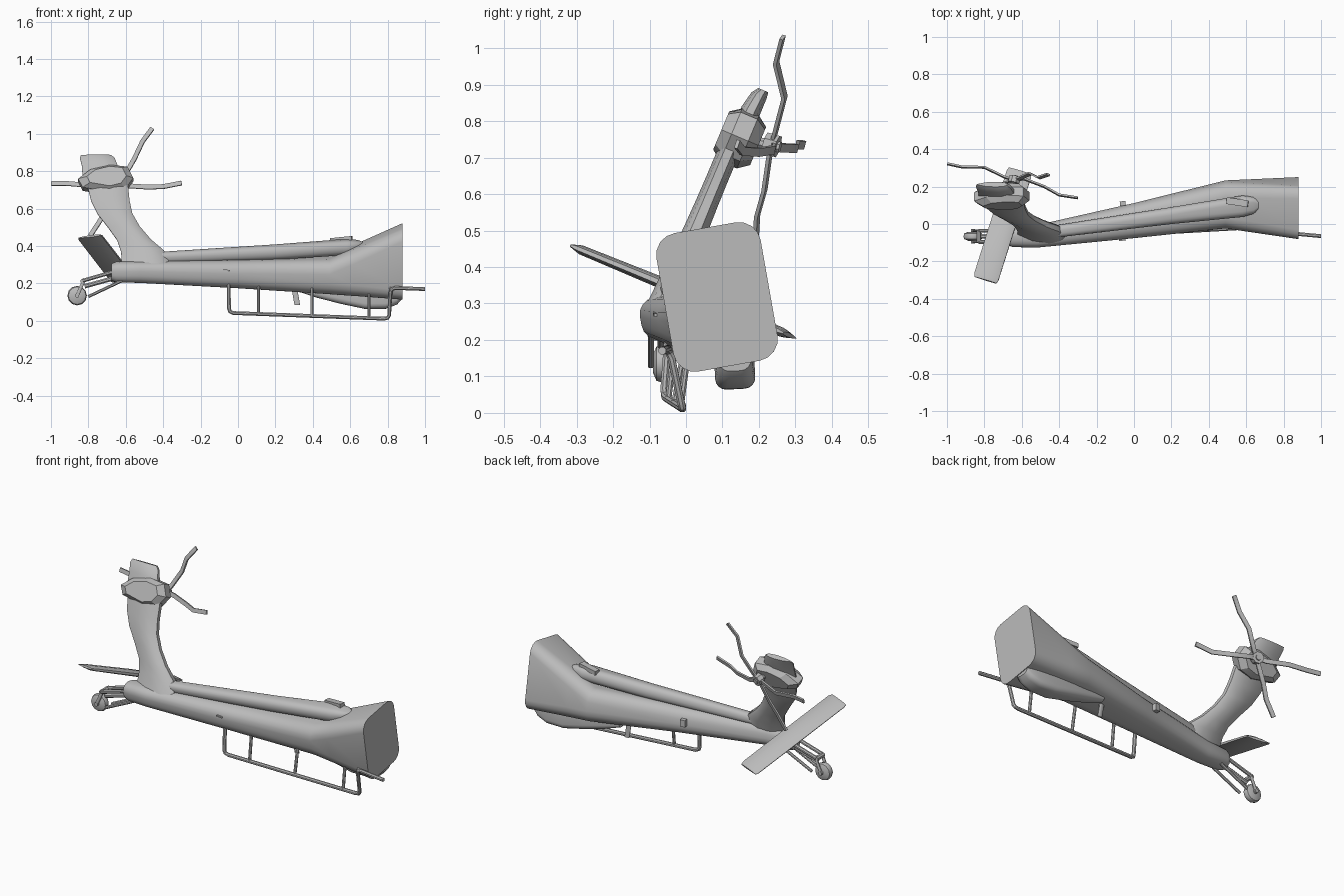
import bpy, bmesh, math
from mathutils import Vector as V

if "Cube" in bpy.data.objects:
    bpy.data.objects.remove(bpy.data.objects["Cube"])

grey = bpy.data.materials.new("plain_grey")
grey.diffuse_color = (0.5, 0.5, 0.5, 1)
grey.use_nodes = True
grey.node_tree.nodes["Principled BSDF"].inputs["Base Color"].default_value = grey.diffuse_color


def loft(name, rings, angle=35):
    """Skin a list of equal-length rings and cap both ends."""
    bm = bmesh.new()
    vs = [[bm.verts.new(p) for p in r] for r in rings]
    n = len(vs[0])
    for a, b in zip(vs, vs[1:]):
        for i in range(n):
            j = (i + 1) % n
            bm.faces.new((a[i], a[j], b[j], b[i]))
    bm.faces.new(vs[0])
    bm.faces.new(vs[-1])
    bmesh.ops.recalc_face_normals(bm, faces=bm.faces)
    me = bpy.data.meshes.new(name)
    bm.to_mesh(me)
    bm.free()
    me.materials.append(grey)
    ob = bpy.data.objects.new(name, me)
    bpy.context.collection.objects.link(ob)
    bpy.ops.object.select_all(action='DESELECT')
    ob.select_set(True)
    bpy.context.view_layer.objects.active = ob
    bpy.ops.object.shade_smooth_by_angle(angle=math.radians(angle))
    return ob


def round_rect(x, cy, cz, w, h, r, tilt=10, seg=4):
    """Rounded rectangle across the boom, rolled by tilt degrees."""
    t = math.radians(tilt)
    pts = []
    for k, (sy, sz) in enumerate(((1, 1), (-1, 1), (-1, -1), (1, -1))):
        for i in range(seg + 1):
            a = math.pi / 2 * (k + i / seg)
            u = sy * (w / 2 - r) + r * math.cos(a)
            v = sz * (h / 2 - r) + r * math.sin(a)
            pts.append(V((x, cy + u * math.cos(t) - v * math.sin(t),
                          cz + u * math.sin(t) + v * math.cos(t))))
    return pts


def sweep(name, path, a, b, normal=(0, 1, 0), n=8):
    """Sweep an ellipse (n > 4) or a flat diamond-free bar (n = 4) along a path."""
    path = [V(p) for p in path]
    rings = []
    for i, p in enumerate(path):
        d0 = (path[i] - path[i - 1]).normalized() if i else V()
        d1 = (path[i + 1] - path[i]).normalized() if i < len(path) - 1 else V()
        t = (d0 + d1).normalized()
        side = V(normal).cross(t).normalized()
        up = t.cross(side)
        k = math.sqrt(2) if n == 4 else 1
        rings.append([p + side * (a * k * math.cos(2 * math.pi * (j + .5) / n))
                      + up * (b * k * math.sin(2 * math.pi * (j + .5) / n)) for j in range(n)])
    return loft(name, rings)


FOIL = [(0, .12), (.3, .8), (.65, 1), (.9, .75), (1, .4)]


def foil(start, end, thick, normal):
    """Aerofoil ring from trailing edge to leading edge."""
    s, e, m = V(start), V(end), V(normal).normalized()
    top = [s.lerp(e, u) + m * (thick / 2 * t) for u, t in FOIL]
    low = [s.lerp(e, u) - m * (thick / 2 * t) for u, t in reversed(FOIL)]
    return top + low


# Boom with its flared root
loft("boom", [round_rect(*s) for s in (
    (-.675, -.068, .261, .085, .09, .035), (-.65, -.068, .262, .108, .108, .042),
    (-.52, -.066, .262, .118, .115, .045), (.0, .018, .254, .185, .15, .06),
    (.49, .105, .246, .252, .19, .07), (.62, .098, .27, .266, .255, .07),
    (.88, .085, .318, .29, .385, .06))])

# Drive shaft cover along the top
loft("shaft_cover", [round_rect(*s) for s in (
    (-.55, -.062, .315, .05, .03, .012), (-.42, -.04, .338, .065, .06, .025),
    (.2, .045, .368, .09, .08, .035), (.58, .095, .395, .115, .08, .035),
    (.64, .1, .40, .09, .06, .025), (.67, .103, .405, .04, .03, .012))])

# Leaning fin, tip cap and tail gearbox
LEAN = V((0, .92, -.39))


def lean_y(z):
    return .03 + .42 * (z - .51)


loft("fin", [foil((a, lean_y(z), z), (b, lean_y(z), z), t, LEAN) for z, a, b, t in (
    (.29, -.62, -.36, .09), (.37, -.625, -.395, .08), (.43, -.645, -.465, .072),
    (.50, -.695, -.525, .066), (.57, -.75, -.565, .062), (.64, -.785, -.58, .06),
    (.74, -.81, -.59, .06))])
loft("fin_cap", [foil((a, y, z), (b, y, z), t, LEAN) for z, y, a, b, t in (
    (.76, .15, -.83, -.61, .06), (.83, .178, -.835, -.645, .055),
    (.87, .20, -.845, -.66, .045), (.885, .212, -.84, -.68, .03))])

HULL = [(-.855, .75), (-.79, .80), (-.685, .825), (-.59, .815),
        (-.56, .755), (-.60, .70), (-.685, .68), (-.83, .705)]
loft("gearbox", [[V((-.69 + (x + .69) * k, lean_y(.755 + (z - .755) * k) + .015,
                     .755 + (z - .755) * k)) + LEAN * o for x, z in HULL]
                 for o, k in ((-.055, .72), (-.025, 1), (.025, 1), (.055, .72))], 20)

# Tail rotor
HUB = (-.64, .235, .735)
AXIS = V((.24, .93, -.27))
sweep("rotor_shaft", [(-.66, .14, .755), V(HUB) + AXIS * .025], .016, .016, (1, 0, 0))
sweep("rotor_hub", [V(HUB) - AXIS * .018, V(HUB) + AXIS * .018], .032, .032, (1, 0, 0))
for i, path in enumerate((
        [HUB, (-.69, .25, .728), (-.80, .303, .725), (-.92, .305, .735), (-.998, .322, .735)],
        [HUB, (-.585, .24, .722), (-.48, .20, .715), (-.40, .155, .718), (-.302, .14, .737)],
        [HUB, (-.61, .245, .77), (-.555, .27, .865), (-.51, .247, .96), (-.458, .265, 1.03)],
        [HUB, (-.655, .228, .70), (-.70, .215, .61), (-.735, .195, .54), (-.79, .19, .455)])):
    sweep(f"rotor_blade_{i + 1}", path, .012, .005, AXIS, 4)

# Tilted stabiliser
SPAN = V((.185, .585, -.24))
CHORD = V((.95, -.29, .12)).normalized() * .068
rings = []
for f, k, t in ((0, .9, .012), (.03, 1, .026), (.5, 1, .034), (.97, 1, .026), (1, .9, .012)):
    c = V((-.795, -.30, .452)) + SPAN * f
    rings.append(foil(c - CHORD * k, c + CHORD * k, t, SPAN.cross(CHORD)))
loft("stabiliser", rings)

# Tail wheel and its struts
loft("tail_wheel", [[(-.86 + r * math.cos(a), y, .135 + r * math.sin(a))
                     for a in [math.pi * j / 6 for j in range(12)]]
                    for y, r in ((-.09, .026), (-.081, .047), (-.066, .052),
                                 (-.05, .047), (-.042, .026))])
for s in (-1, 1):
    y = -.066 + s * .03
    sweep("upper_strut", [(-.64, y, .27), (-.83, y, .215)], .011, .011)
    sweep("lower_strut", [(-.62, y, .215), (-.80, y, .13)], .009, .009)
    sweep("wheel_fork", [(-.82, y, .225), (-.86, y, .135)], .010, .007)
sweep("shock_strut", [(-.64, -.066, .235), (-.82, -.066, .185)], .013, .013)
sweep("fork_bridge", [(-.83, -.10, .212), (-.83, -.032, .212)], .014, .014, (0, 0, 1))
sweep("wheel_axle", [(-.86, -.104, .135), (-.86, -.028, .135)], .012, .012, (0, 0, 1))

# Guard rail below the boom
sweep("guard_rail", [(1, -.065, .17), (.84, -.05, .176), (.822, -.047, .168), (.815, -.04, .15),
                     (.808, -.014, .03), (.80, -.01, .016), (.78, -.01, .012),
                     (-.025, -.056, .042), (-.043, -.058, .05), (-.048, -.06, .065),
                     (-.05, -.05, .20)], .011, .011)
for x, top in ((.11, -.03), (.395, .0), (.70, .01)):
    f = (x + .025) / .805
    sweep("rail_post", [(x, -.056 + .046 * f, .042 - .03 * f), (x, top, .20)], .009, .009)
sweep("rail_bracket", [(.82, -.046, .17), (.80, .02, .19)], .009, .009)

# Belly fairing and blade antenna
loft("belly_fairing", [round_rect(x, .133, (.2 + z) / 2, w, .2 - z, r, 3) for x, z, w, r in (
    (.33, .155, .04, .015), (.42, .125, .07, .025), (.55, .092, .095, .03),
    (.68, .065, .11, .03), (.79, .066, .11, .03), (.85, .088, .10, .03), (.875, .115, .09, .03))])
loft("blade_antenna", [foil((x - .018, .10, z), (x + .012, .10, z), .012, (0, 1, 0))
                       for x, z in ((.30, .20), (.32, .085))])

# Small fittings: top intake, back bump and front step
sweep("top_intake", [(.495, .125, .43), (.61, .108, .442)], .018, .012, (0, 0, 1), 4)
sweep("back_bump", [(-.075, .108, .275), (-.045, .112, .275)], .02, .012, (0, 1, 0), 4)
sweep("front_step", [(-.08, -.083, .272), (-.045, -.08, .268)], .004, .008, (0, 1, 0), 4)
